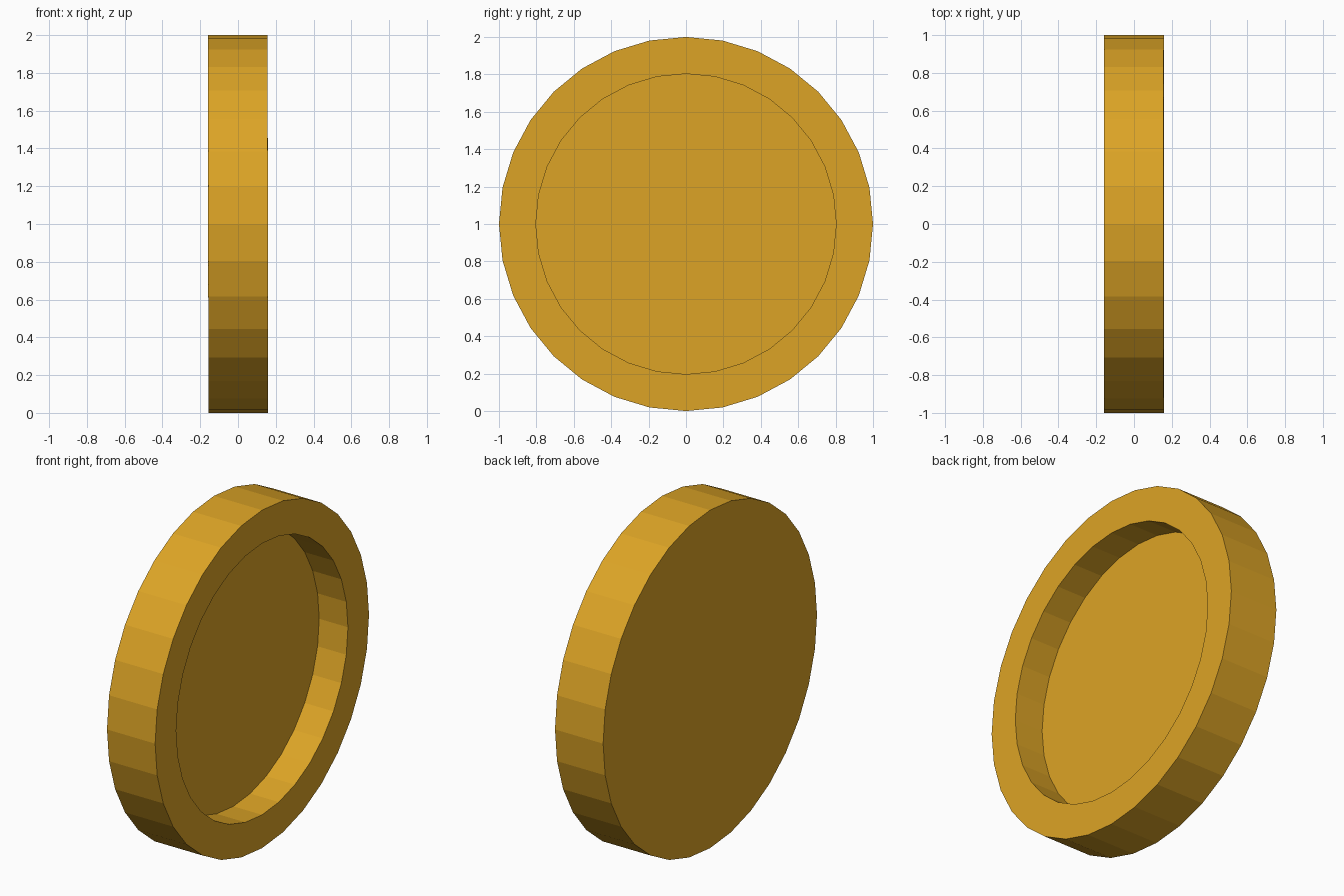
import bpy
import bmesh
from math import pi
from mathutils import Matrix

cube = bpy.data.objects.get("Cube")
if cube:
    bpy.data.objects.remove(cube, do_unlink=True)

SIDES = 32
RADIUS = 1.0
INNER_RADIUS = 0.803
THICKNESS = 0.315
RECESS = 0.188

# Gold material
gold = bpy.data.materials.new("gold")
gold.use_nodes = True
color = (0.72, 0.372, 0.019, 1)
gold.diffuse_color = color
gold.node_tree.nodes["Principled BSDF"].inputs["Base Color"].default_value = color

# Solid disc with its axis along x
bm = bmesh.new()
bmesh.ops.create_cone(bm, cap_ends=True, segments=SIDES, radius1=RADIUS,
                      radius2=RADIUS, depth=THICKNESS,
                      matrix=Matrix.Translation((0, 0, RADIUS)) @ Matrix.Rotation(pi / 2, 4, "Y"))
bm.normal_update()

# Raised rim: inset the +x cap, then push a copy of it inward
cap = max(bm.faces, key=lambda f: f.normal.x)
center = cap.calc_center_median()
ring = bmesh.ops.extrude_discrete_faces(bm, faces=[cap])["faces"][0]
for v in ring.verts:
    v.co = center + (v.co - center) * (INNER_RADIUS / RADIUS)
floor = bmesh.ops.extrude_discrete_faces(bm, faces=[ring])["faces"][0]
bmesh.ops.translate(bm, verts=floor.verts, vec=(-RECESS, 0, 0))
bmesh.ops.recalc_face_normals(bm, faces=bm.faces)

mesh = bpy.data.meshes.new("coin")
bm.to_mesh(mesh)
bm.free()
mesh.materials.append(gold)
bpy.context.collection.objects.link(bpy.data.objects.new("coin", mesh))
